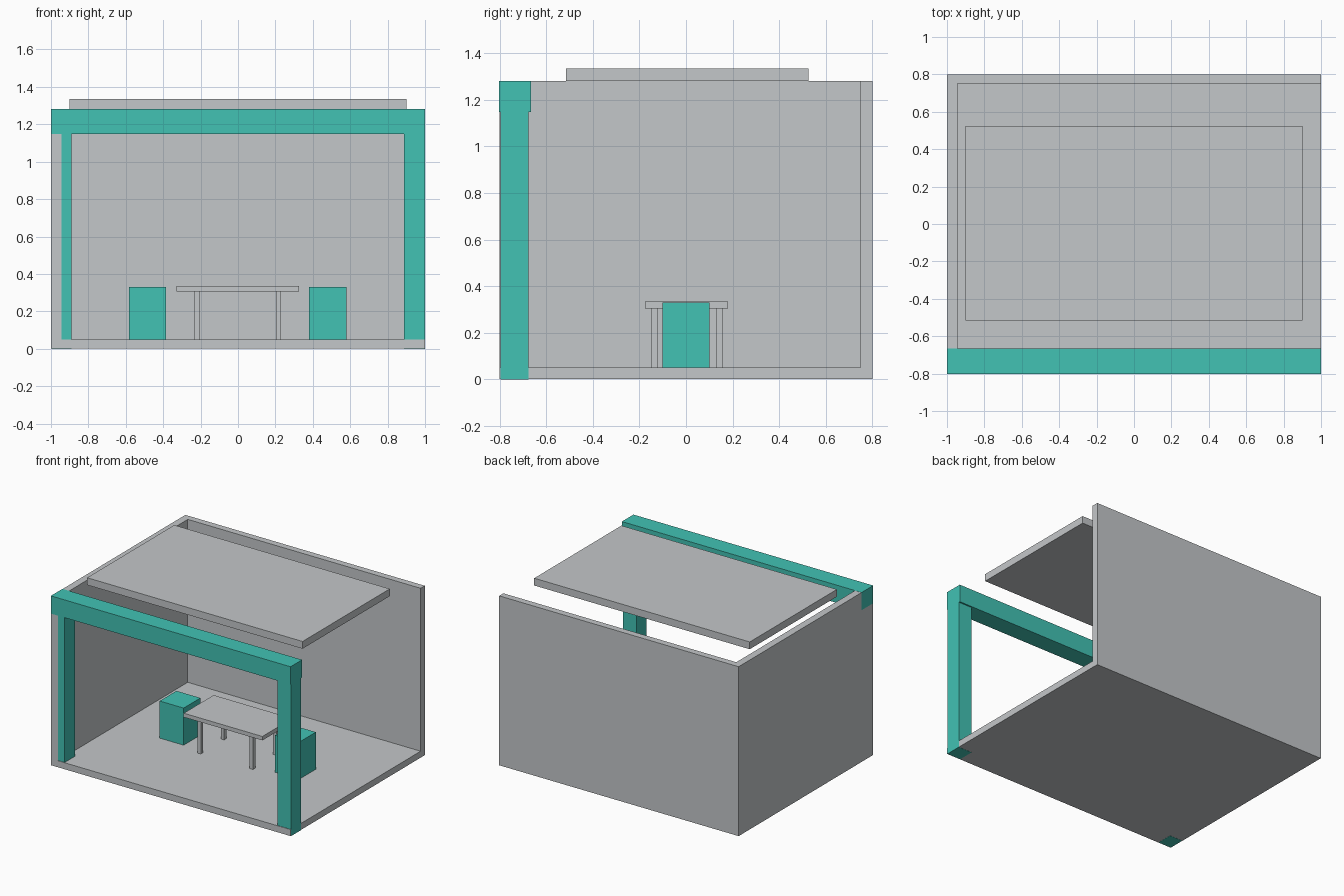
import bpy
import bmesh
from mathutils import Vector

cube = bpy.data.objects.get("Cube")
if cube:
    bpy.data.objects.remove(cube, do_unlink=True)


def make_material(name, rgb):
    mat = bpy.data.materials.new(name)
    mat.use_nodes = True
    mat.diffuse_color = (*rgb, 1)
    mat.node_tree.nodes["Principled BSDF"].inputs["Base Color"].default_value = (*rgb, 1)
    return mat


grey = make_material("light grey", (0.55, 0.57, 0.585))
teal = make_material("teal", (0.054, 0.54, 0.456))


def box(name, mat, x, y, z):
    """Flat-faced box spanning the given (min, max) ranges."""
    low, high = map(Vector, zip(x, y, z))
    bm = bmesh.new()
    bmesh.ops.create_cube(bm, size=1)
    for v in bm.verts:
        v.co = (low + high) / 2 + v.co * (high - low)
    mesh = bpy.data.meshes.new(name)
    bm.to_mesh(mesh)
    bm.free()
    mesh.materials.append(mat)
    obj = bpy.data.objects.new(name, mesh)
    bpy.context.collection.objects.link(obj)
    return obj


FLOOR, TOP = 0.05, 1.28

# Booth shell: floor, two walls and the raised roof panel
box("floor", grey, (-1, 1), (-0.8, 0.8), (0.001, FLOOR))
box("back_wall", grey, (-1, 1), (0.75, 0.8), (FLOOR, TOP))
box("right_wall", grey, (-1, -0.945), (-0.8, 0.75), (FLOOR, TOP))
box("roof_panel", grey, (-0.9, 0.9), (-0.515, 0.525), (TOP, 1.335))

# Front frame, set a hair proud of the shell where they meet
box("front_beam", teal, (-1.001, 1.001), (-0.803, -0.665), (1.147, TOP + 0.001))
box("right_column", teal, (-0.998, -0.89), (-0.796, -0.676), (0, 1.147))
box("left_column", teal, (0.887, 1.001), (-0.796, -0.676), (0, 1.147))

# Table
box("table_top", grey, (-0.33, 0.327), (-0.176, 0.181), (0.305, 0.335))
for side, x in (("right", -0.22), ("left", 0.216)):
    for end, y in (("front", -0.136), ("back", 0.143)):
        box(f"table_leg_{end}_{side}", grey, (x - 0.014, x + 0.014),
            (y - 0.014, y + 0.014), (FLOOR, 0.305))

# Block stools on either side of the table
for side, x in (("right", -0.484), ("left", 0.48)):
    box(f"stool_{side}", teal, (x - 0.1, x + 0.1), (-0.1, 0.1), (FLOOR, 0.33))
